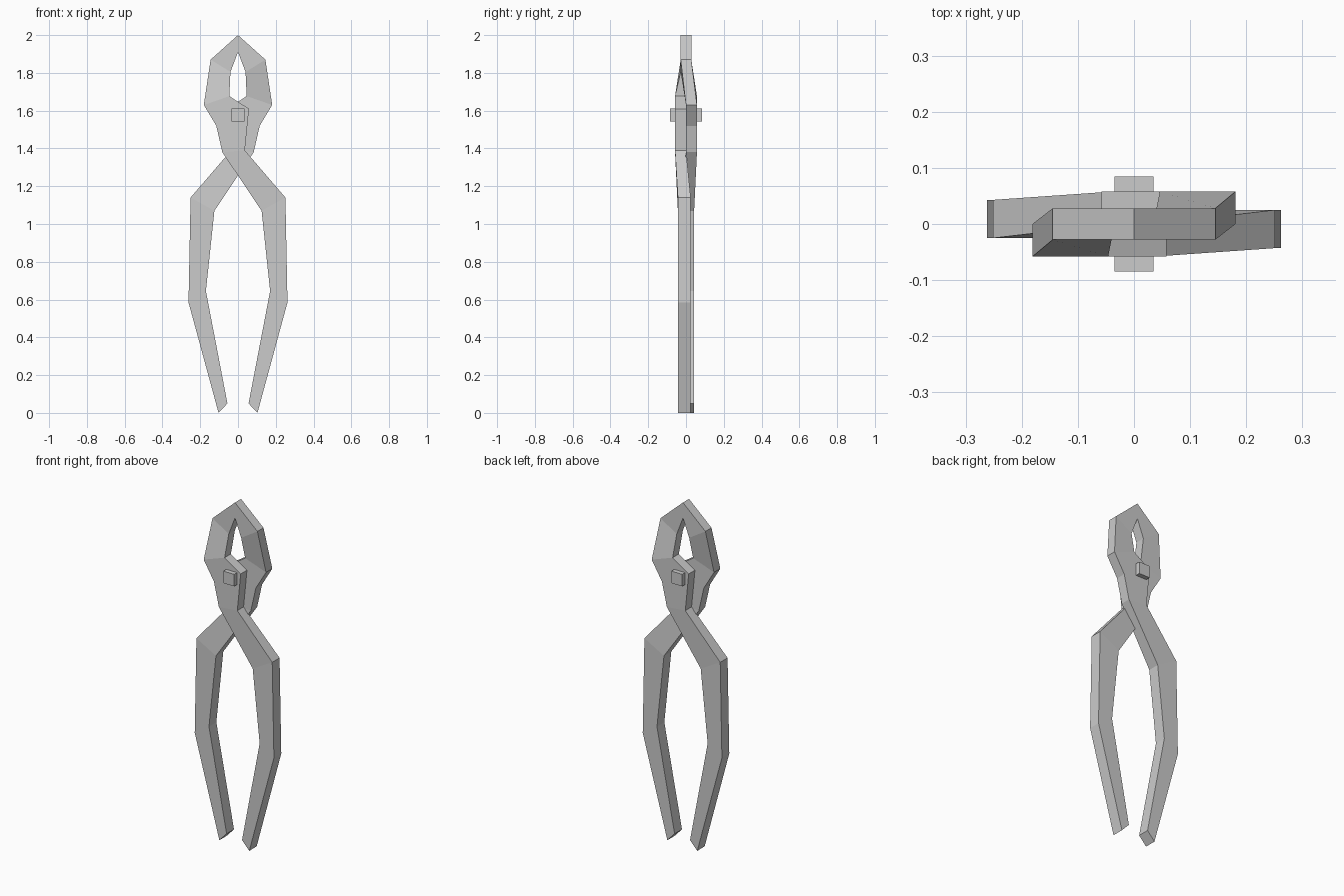
import bpy, bmesh
from mathutils import Matrix

if "Cube" in bpy.data.objects:
    bpy.data.objects.remove(bpy.data.objects["Cube"])

# Cross-sections from jaw tip to handle end:
# (outer x, outer z, inner x, inner z, front y, back y)
SECTIONS = [
    (0.0, 2.0, 0.0, 1.91, -0.028, 0.028),
    (-0.145, 1.87, -0.04, 1.805, -0.028, 0.028),
    (-0.181, 1.63, -0.046, 1.677, -0.058, 0.0),
    (-0.115, 1.52, 0.058, 1.61, -0.058, 0.0),
    (-0.083, 1.38, 0.036, 1.39, -0.058, 0.0),
    (0.125, 1.07, 0.251, 1.14, -0.043, 0.025),
    (0.17, 0.645, 0.262, 0.585, -0.043, 0.025),
    (0.056, 0.05, 0.103, 0.0, -0.043, 0.025),
]


def finish(bm, name):
    bmesh.ops.recalc_face_normals(bm, faces=bm.faces)
    mesh = bpy.data.meshes.new(name)
    bm.to_mesh(mesh)
    bm.free()
    obj = bpy.data.objects.new(name, mesh)
    bpy.context.collection.objects.link(obj)
    return obj


def plier_half(name, sign):
    """Loft one lever; sign -1 turns it half way round the vertical axis."""
    bm = bmesh.new()
    rings = []
    for ox, oz, ix, iz, y0, y1 in SECTIONS:
        corners = [(ox, y0, oz), (ix, y0, iz), (ix, y1, iz), (ox, y1, oz)]
        rings.append([bm.verts.new((sign * x, sign * y, z)) for x, y, z in corners])
    for a, b in zip(rings, rings[1:]):
        for i in range(4):
            j = (i + 1) % 4
            bm.faces.new((a[i], a[j], b[j], b[i]))
    bm.faces.new(rings[-1])  # handle end; jaw tips meet each other
    return finish(bm, name)


# Two crossing levers
plier_half("front_lever", 1)
plier_half("back_lever", -1)

# Square pivot pin through both levers
bm = bmesh.new()
bmesh.ops.create_cube(bm, size=1, matrix=Matrix.Translation((0, 0, 1.577))
                      @ Matrix.Diagonal((0.07, 0.17, 0.07, 1)))
finish(bm, "pivot_pin")
